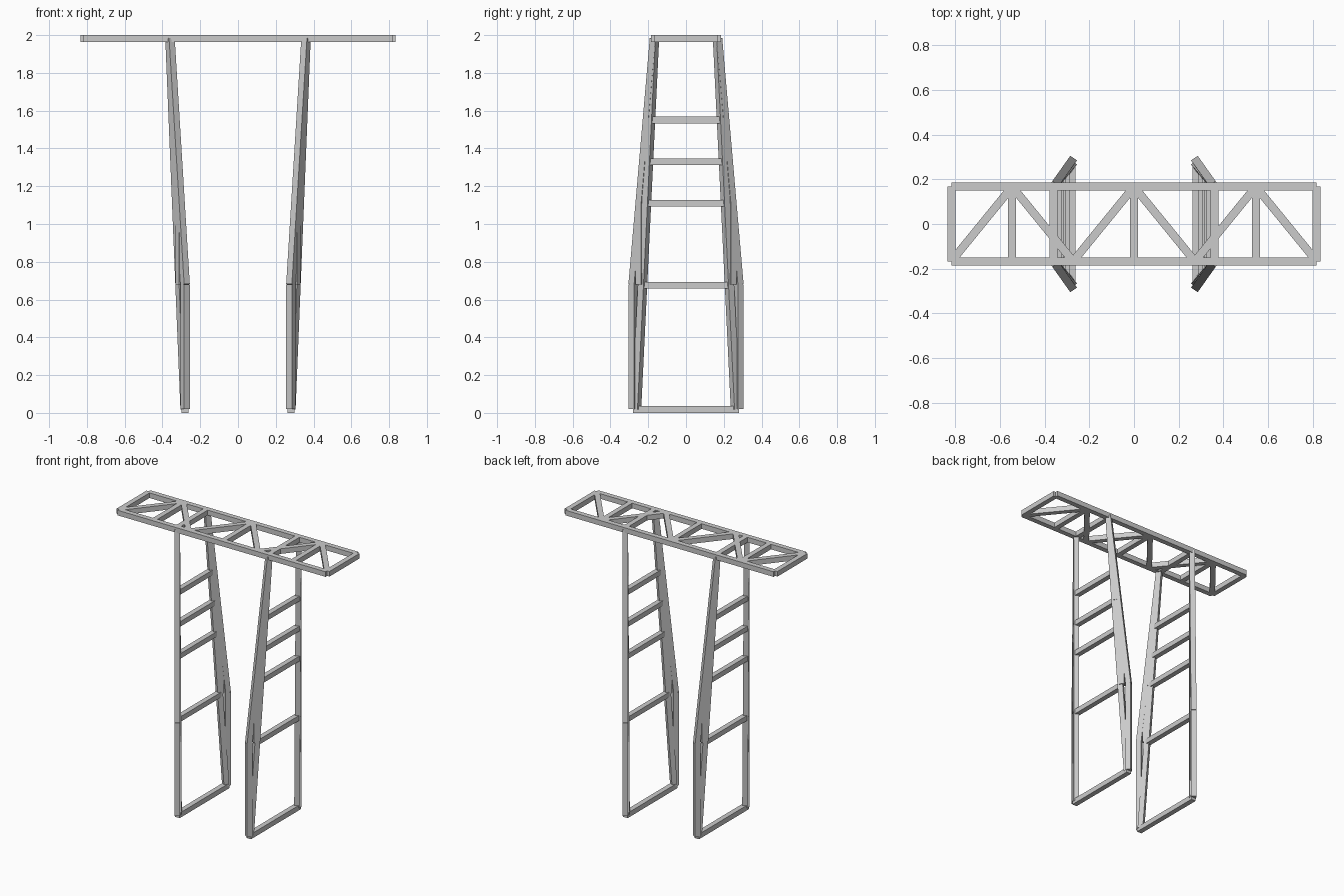
import bpy
from mathutils import Vector, Matrix

cube = bpy.data.objects.get("Cube")
if cube:
    bpy.data.objects.remove(cube, do_unlink=True)

steel = bpy.data.materials.new("light_grey_steel")
steel.use_nodes = True
grey = (0.6, 0.6, 0.6, 1)
steel.diffuse_color = grey
steel.node_tree.nodes["Principled BSDF"].inputs["Base Color"].default_value = grey

W = 0.036  # thickness of every square bar


def bar(name, a, b, side=(0, 0, 1)):
    """Square bar from a to b, with one face turned towards side."""
    a, b = Vector(a), Vector(b)
    along = (b - a).normalized()
    across = along.cross(Vector(side)).normalized()
    up = across.cross(along)
    turn = Matrix((along, across, up)).transposed().to_4x4()
    bpy.ops.mesh.primitive_cube_add(size=1)
    ob = bpy.context.object
    ob.name = name
    ob.data.transform(Matrix.Translation((a + b) / 2) @ turn
                      @ Matrix.Diagonal(((b - a).length, W, W, 1)))
    ob.data.materials.append(steel)
    return ob


# Top truss: chords, end bars, posts and diagonals
END, EDGE, DECK = 0.817, 0.167, 1.982
STEP = END / 3
for y in (-EDGE, EDGE):
    bar("truss_chord", (-END, y, DECK), (END, y, DECK))
for x in (-END, END):
    bar("truss_end", (x, -EDGE, DECK), (x, EDGE, DECK))
for x in (-2 * STEP, 0, 2 * STEP):
    bar("truss_post", (x, -EDGE, DECK), (x, EDGE, DECK))
    for d in (-STEP, STEP):
        bar("truss_diagonal", (x + d, -EDGE, DECK), (x, EDGE, DECK))

# Leg lines, as points for the +x, +y quarter
TOP = Vector((0.36, 0.167, DECK))
FOOT = Vector((0.28, 0.262, 0.02))
KNEE = Vector((0.28, 0.28, 0.68))


def on_line(a, b, z):
    return a.lerp(b, (z - a.z) / (b.z - a.z))


for sx in (-1, 1):
    for sy in (-1, 1):
        def flip(p):
            return Vector((p.x * sx, p.y * sy, p.z))

        side = Vector((0.08 * sx, -0.12 * sy, 0))
        bar("straight_leg", flip(TOP), flip(FOOT), side)
        bar("bent_leg_upper", flip(TOP), flip(KNEE), side)
        bar("bent_leg_lower", flip(KNEE), flip(Vector((0.28, 0.28, 0.02))), side)
        # Short upright braces under the bent leg
        for low, high in ((1.33, 1.55), (0.68, 1.11)):
            p = on_line(TOP, KNEE, high)
            bar("leg_brace", flip(p), flip(Vector((p.x, p.y, low))), side)

    # Rungs joining the front and back legs
    for z in (DECK, 1.55, 1.33, 1.11, 0.676):
        p = on_line(TOP, FOOT, z)
        bar("leg_rung", (sx * p.x, -p.y, z), (sx * p.x, p.y, z))
    bar("foot_rung", (sx * 0.28, -0.28, 0.018), (sx * 0.28, 0.28, 0.018))
